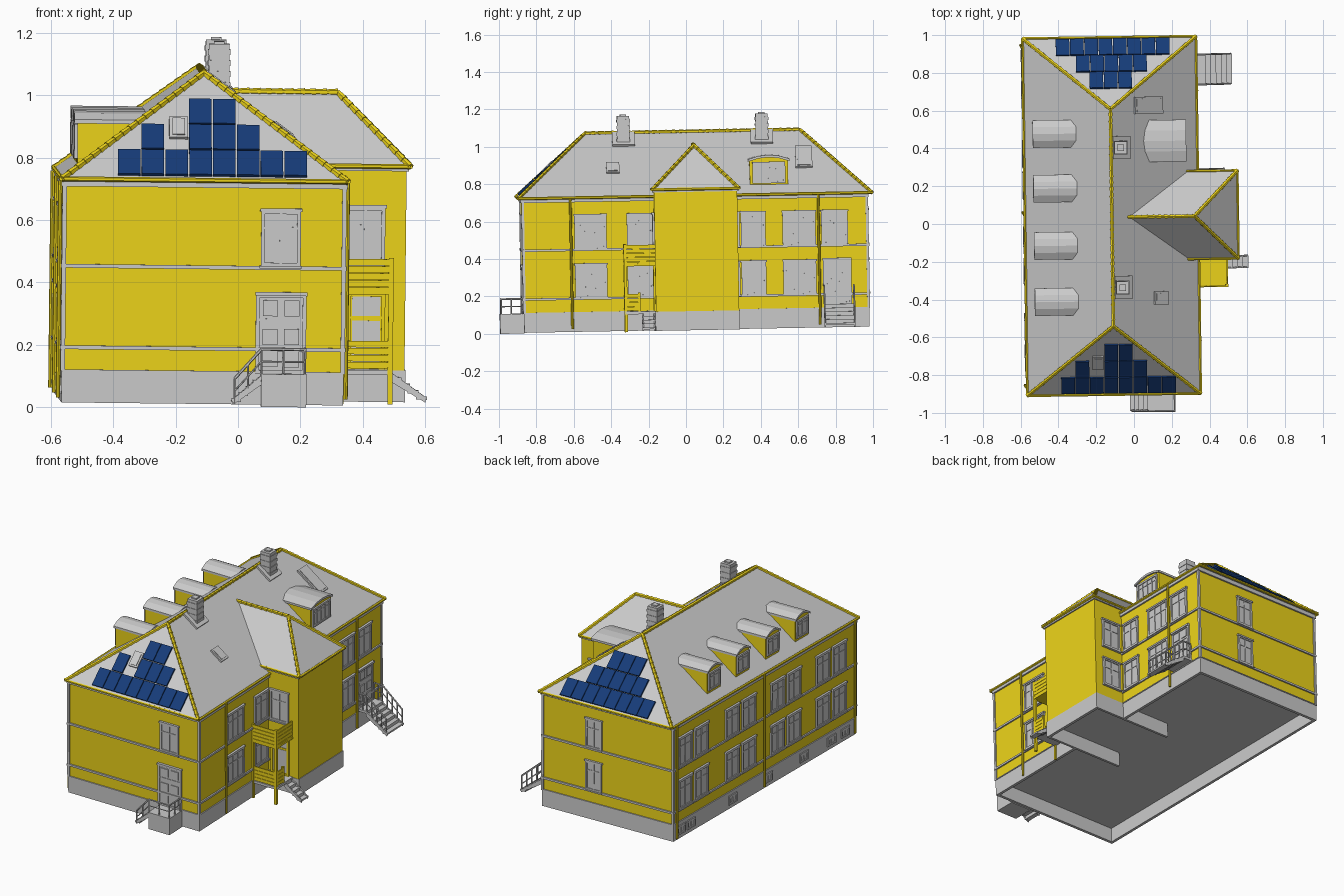
import bpy, bmesh, math
from mathutils import Matrix, Vector as V

if "Cube" in bpy.data.objects:
    bpy.data.objects.remove(bpy.data.objects["Cube"])

def material(name, c):
    m = bpy.data.materials.new(name)
    m.diffuse_color = (*c, 1)
    m.use_nodes = True
    m.node_tree.nodes["Principled BSDF"].inputs["Base Color"].default_value = m.diffuse_color
    return m

YEL = material("yellow_paint", (0.85, 0.66, 0.01))
BLUE = material("panel_blue", (0.008, 0.045, 0.19))
I = Matrix.Identity(4)
# the whole house sits slightly rotated and tilted
TILT = Matrix(((1, -.0135, .011, 0), (.0135, 1, -.018, 0), (-.011, .018, 1, 0), (0, 0, 0, 1)))

def frame(o, u, out, up=(0, 0, 1)):
    """Local axes: along the face, outwards, upwards."""
    m = Matrix((V(u).normalized(), V(out).normalized(), V(up).normalized())).transposed().to_4x4()
    m.translation = o
    return m

class Part:
    def __init__(self, name, mat=None):
        self.name, self.mat, self.bm = name, mat, bmesh.new()
    def box(self, x0, x1, y0, y1, z0, z1, M=I):
        S = Matrix.Diagonal((x1 - x0, y1 - y0, z1 - z0, 1))
        bmesh.ops.create_cube(self.bm, size=1, matrix=M @ Matrix.Translation(((x0+x1)/2, (y0+y1)/2, (z0+z1)/2)) @ S)
    def tube(self, a, b, r, r2=None, n=6):
        a, b = V(a), V(b)
        d = b - a
        M = Matrix.Translation((a + b) / 2) @ d.to_track_quat('Z', 'Y').to_matrix().to_4x4()
        bmesh.ops.create_cone(self.bm, cap_ends=True, segments=n, radius1=r, radius2=r2 or r, depth=d.length, matrix=M)
    def tiles(self, a, b):
        a, b = V(a), V(b)
        n = max(2, int((b - a).length / .035))
        for i in range(n):
            self.tube(a.lerp(b, i / n), a.lerp(b, (i + 1) / n), .012, .009)
    def poly(self, verts, faces):
        vs = [self.bm.verts.new(v) for v in verts]
        for f in faces:
            self.bm.faces.new([vs[i] for i in f])
    def prism(self, pts, d0, d1, M):
        n = len(pts)
        self.poly([M @ V((u, d, z)) for d in (d0, d1) for u, z in pts],
                  [range(n), range(2*n - 1, n - 1, -1)] + [(i, (i+1) % n, n + (i+1) % n, n + i) for i in range(n)])
    def done(self):
        bmesh.ops.recalc_face_normals(self.bm, faces=self.bm.faces)
        self.bm.transform(TILT)
        me = bpy.data.meshes.new(self.name)
        self.bm.to_mesh(me)
        self.bm.free()
        ob = bpy.data.objects.new(self.name, me)
        bpy.context.collection.objects.link(ob)
        if self.mat:
            me.materials.append(self.mat)

X0, X1, Y0, Y1 = -.575, .322, -.865, .975
BX, BY0, BY1 = .53, -.165, .28
FRONT, BACK = frame((0, Y0, 0), (1, 0, 0), (0, -1, 0)), frame((0, Y1, 0), (1, 0, 0), (0, 1, 0))
RIGHT, LEFT = frame((X1, 0, 0), (0, 1, 0), (1, 0, 0)), frame((X0, 0, 0), (0, 1, 0), (-1, 0, 0))
BAYF, BAYB = frame((0, BY0, 0), (1, 0, 0), (0, -1, 0)), frame((0, BY1, 0), (1, 0, 0), (0, 1, 0))

# walls
p = Part("walls", YEL)
p.box(X0, X1, Y0, Y1, .125, .742)
p.box(X1 - .1, BX, BY0, BY1, .125, .78)
p.done()

# open-bottomed plinth and floor plate
p = Part("plinth")
e, zt = .003, .127
p.box(X0-e, X0+.015, Y0-e, Y1+e, .025, zt)
p.box(X1-.015, X1+e, Y0-e, BY0, .025, zt)
p.box(X1-.015, X1+e, BY1, Y1+e, .025, zt)
p.box(X0, X1, Y0-e, Y0+.015, .025, zt)
p.box(X0, X1, Y1-.015, Y1+e, .025, zt)
p.box(BX-.015, BX+e, BY0-e, BY1+e, .025, zt)
p.box(-.02, BX, BY0-e, BY0+.012, .025, zt)
p.box(-.02, BX, BY1-.012, BY1+e, .025, zt)
p.box(X0, X1, Y0, Y1, .115, .126)
p.box(X1, BX, BY0, BY1, .115, .126)
p.done()

# string courses, eaves boards and corner strips
p = Part("mouldings")
for z0, z1, o in ((.125, .131, .007), (.196, .208, .009), (.457, .469, .009), (.718, .742, .01)):
    p.box(X0-o, X1+o, Y0-o, Y1+o, z0, z1)
p.box(.25, BX+.008, BY0-.008, BY1+.008, .765, .782)
for x in (X0, X1):
    for y in (Y0, Y1):
        p.box(x-.007, x+.007, y-.007, y+.007, .125, .735)
p.done()

# hipped main roof and bay roof
RX0, RX1, RY0, RY1, EZ, RZ = -.585, .333, -.888, 1.003, .742, 1.08
c = [(RX0, RY0, EZ), (RX1, RY0, EZ), (RX1, RY1, EZ), (RX0, RY1, EZ)]
r1, r2 = (-.128, -.52, RZ), (-.128, .63, RZ)
p = Part("main_roof")
p.poly(c + [r1, r2], [(0, 1, 2, 3), (0, 1, 4), (1, 2, 5, 4), (2, 3, 5), (3, 0, 4, 5)])
p.done()
b = [(.265, -.175, .78), (.542, -.175, .78), (.542, .29, .78), (.265, .29, .78)]
b1, b2 = (-.045, .056, 1.012), (.31, .056, 1.012)
p = Part("bay_roof")
p.poly(b + [b1, b2], [(0, 1, 2, 3), (0, 1, 5, 4), (1, 2, 5), (2, 3, 4, 5), (3, 0, 4)])
p.done()

# ridge tiles and gutters
p = Part("ridge_tiles", YEL)
for a, q in ((r1, r2), (c[0], r1), (c[1], r1), (c[2], r2), (c[3], r2), (b2, b1), (b[1], b2), (b[2], b2)):
    p.tiles(a, q)
p.done()
p = Part("gutters", YEL)
for a, q in [(c[0], c[1]), (c[2], c[3]), (c[3], c[0]), (c[1], (RX1, BY0, EZ)), ((RX1, BY1, EZ), c[2]),
             (b[0], b[1]), (b[1], b[2]), (b[2], b[3])]:
    p.tube(a, q, .008)
for x, ys in ((X1 + .014, (-.61, .715)), (X0 - .014, (.955, .07, -.845))):
    for y in ys:
        p.tube((x, y, .04), (x, y, .735), .007, n=8)
p.done()

# windows and doors
win, door = Part("windows"), Part("doors")
def window(M, u, z0, w, h, bars=1, part=win, trim=True):
    a, z1 = w / 2, z0 + h
    part.box(u-a, u+a, -.01, .004, z0, z1, M)
    for s in (-1, 1):
        part.box(u+s*a-.006, u+s*a+.006, -.01, .01, z0, z1, M)
    part.box(u-a, u+a, -.01, .01, z1-.012, z1, M)
    part.box(u-a, u+a, -.01, .01, z0, z0+.01, M)
    for i in range(bars):
        x = u - a + w * (i + 1) / (bars + 1)
        part.box(x-.004, x+.004, -.01, .008, z0, z1, M)
    part.box(u-a, u+a, -.01, .007, z0+h*.66, z0+h*.66+.007, M)
    if trim:
        part.box(u-a-.01, u+a+.01, -.01, .015, z0-.008, z0, M)
        part.box(u-a-.01, u+a+.01, -.01, .014, z1-.004, z1+.006, M)
def panel_door(M, u, z0, w, h):
    window(M, u, z0, w, h, 0, door, False)
    door.box(u-w/2-.008, u+w/2+.008, -.01, .016, z0+h-.006, z0+h+.006, M)
    for s in (-.23, .23):
        for k in (.08, .36, .72):
            door.box(u+s*w-.16*w, u+s*w+.16*w, 0, .009, z0+k*h, z0+(k+.2)*h, M)
UP, LO, H = .47, .207, .178
window(FRONT, .12, UP, .115, H)
panel_door(FRONT, .123, .125, .15, .255)
for u, w in ((-.505, .16), (-.242, .125), (.365, .12), (.61, .165), (.80, .13)):
    window(RIGHT, u, UP, w, H, 2 if w > .15 else 1)
    if u < .7:
        window(RIGHT, u, LO, w, H, 2 if w > .15 else 1)
panel_door(RIGHT, .81, .15, .14, .24)
for z in (UP, LO):
    window(BACK, -.03, z, .1, H)
    window(BAYB, .41, z, .12, H)
    for y in (.778, .30, -.158, -.615):
        for s in (-.083, .083):
            window(LEFT, y + s, z, .125, H)
window(BAYF, .40, UP - .01, .115, .19)
for y in (.90, .80, .38, .02, -.34, -.62, -.76):
    window(LEFT, y, .05, .07, .055, 1, win, False)

# dormers with segmental roofs
body, cap = Part("dormer_walls", YEL), Part("dormer_roofs")
def dormer(M, y, w, depth, ze, zc):
    a = w / 2
    arc = [(y + a*k, ze + (zc-ze)*(1-k*k)) for k in (1, .5, 0, -.5, -1)]
    body.prism([(y-a, .765), (y+a, .765)] + arc, -depth, 0, M)
    big = [(y + (u-y)*1.08, z) for u, z in arc]
    cap.prism([(u, z+.01) for u, z in big] + [(u, z-.003) for u, z in big[::-1]], -depth, .01, M)
    window(M, y, .80, w*.8, ze-.805, 1 if w < .2 else 3, win, False)
for y in (.50, .21, -.093, -.39):
    dormer(frame((-.53, 0, 0), (0, 1, 0), (-1, 0, 0)), y, .135, .22, .915, .942)
dormer(frame((.262, 0, 0), (0, 1, 0), (1, 0, 0)), .455, .205, .22, .92, .942)
for q in (body, cap, win, door):
    q.done()

# solar panels on both hips
HF = frame((0, RY0, EZ), (1, 0, 0), (0, -.338, .368), (0, .368, .338))
HB = frame((0, RY1, EZ), (1, 0, 0), (0, .338, .373), (0, -.373, .338))
HR = frame((RX1, 0, EZ), (0, 1, 0), (.338, 0, .461), (-.461, 0, .338))
p = Part("solar_panels", BLUE)
for row, ids in enumerate((range(8), (1, 3, 4, 5), (3, 4))):
    for i in ids:
        p.box(-.405+i*.0763, -.333+i*.0763, -.004, .01, .018+row*.119, .131+row*.119, HF)
for row, (x, n) in enumerate(((-.41, 8), (-.305, 5), (-.235, 3))):
    for i in range(n):
        p.box(x+i*.0757, x+.072+i*.0757, -.004, .01, .015+row*.117, .127+row*.117, HB)
p.done()

# skylights and chimneys
p = Part("skylights")
for M, u0, u1, s0, s1 in ((HF, -.24, -.18, .19, .285), (HR, .60, .69, .23, .415), (HR, -.412, -.342, .21, .3)):
    p.box(u0, u1, -.01, .01, s0, s1, M)
    p.box(u0+.01, u1-.01, 0, .014, s0+.01, s1-.01, M)
p.done()
p = Part("chimneys")
for y in (-.315, .425):
    p.box(y-.06, y+.06, -.01, .012, .45, .565, HR)
    for k in range(12):
        h = .033 if k % 2 else .036
        p.box(-.077-h, -.077+h, y-h, y+h, .96+k*.0175, .9775+k*.0175)
    p.box(-.094, -.06, y-.017, y+.017, 1.16, 1.178)
p.done()

# stairs, landings and railings
p = Part("stairs")
rail = Part("railings")
def flight(M, u0, u1, length, zt, zb, n):
    for i in range(n):
        d, z = length * i / n, zt + (zb - zt) * (i + 1) / (n + 1)
        p.box(u0, u1, d, d + length/n + .004, z-.01, z, M)
        p.box(u0, u1, d-.003, d+.003, z-.01, z+(zt-zb)/(n+1), M)
    for u in (u0 + .004, u1 - .004):
        p.prism([(0, zt-.035), (length, zb), (length, zb+.018), (0, zt-.005)], u-.004, u+.004,
                M @ Matrix(((0, 1, 0, 0), (1, 0, 0, 0), (0, 0, 1, 0), (0, 0, 0, 1))))
def railing(a, q, h, n):
    a, q, up = V(a), V(q), V((0, 0, h))
    rail.tube(a + up, q + up, .005)
    rail.tube(a + up*.5, q + up*.5, .003)
    for i in range(n + 1):
        s = a.lerp(q, i / n)
        rail.tube(s, s + up, .004)
p.box(.06, .205, -.995, Y0, .02, .125)
flight(frame((.06, 0, 0), (0, 1, 0), (-1, 0, 0)), -.99, -.885, .09, .125, .025, 4)
railing((.06, -.988, .125), (.2, -.988, .125), .08, 2)
railing((.2, -.988, .125), (.2, -.88, .125), .08, 2)
railing((-.025, -.988, .03), (.06, -.988, .125), .08, 2)
p.box(X1, .385, .735, .9, .135, .15)
flight(frame((.385, 0, 0), (0, 1, 0), (1, 0, 0)), .735, .9, .14, .15, .03, 5)
for y in (.738, .897):
    railing((X1+.005, y, .15), (.385, y, .15), .1, 2)
    railing((.385, y, .15), (.52, y, .035), .1, 4)
flight(frame((.488, 0, 0), (0, 1, 0), (1, 0, 0)), -.24, -.17, .11, .125, .025, 4)
p.box(X1, .49, -.33, BY0, .115, .13)
p.done()
rail.done()

# yellow corner balcony with plank sides and framed porch door
p = Part("balcony", YEL)
p.box(X1, .49, -.33, BY0, .372, .385)
p.box(.474, .49, -.332, -.316, .02, .49)
p.box(X1, X1+.012, -.332, -.32, .02, .49)
for z0, n, yend in ((.375, 5, BY0), (.135, 4, -.25)):
    for i in range(n):
        z = z0 + i*.0225
        p.box(X1, .488, -.331, -.324, z, z+.0205)
        p.box(.482, .489, -.33, yend, z, z+.0205)
p.box(.474, .488, -.26, -.246, .125, .23)
window(BAYF, .405, .13, .11, .245, 0, p)
p.done()
p = Part("porch_door_glass")
p.box(.36, .45, BY0-.006, BY0, .145, .285)
p.box(.36, .45, BY0-.006, BY0, .30, .362)
p.done()
